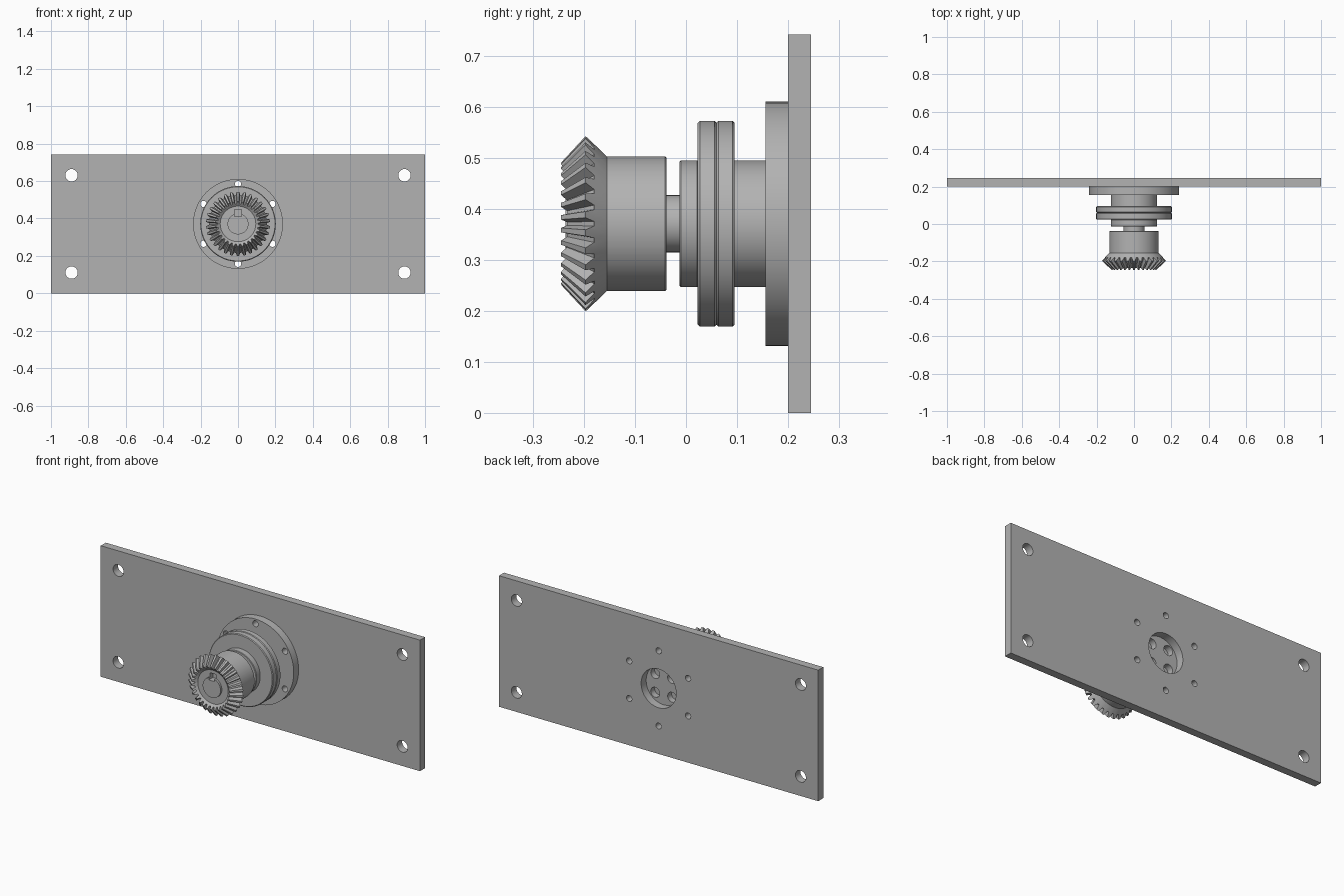
import bpy, bmesh
from math import cos, sin, pi, radians

cube = bpy.data.objects.get("Cube")
if cube:
    bpy.data.objects.remove(cube, do_unlink=True)

AXIS_Z = 0.371

steel = bpy.data.materials.new("steel grey")
steel.use_nodes = True
GREY = (0.45, 0.45, 0.45, 1)
steel.diffuse_color = GREY
steel.node_tree.nodes["Principled BSDF"].inputs["Base Color"].default_value = GREY


def finish(name, bm):
    bmesh.ops.recalc_face_normals(bm, faces=bm.faces)
    mesh = bpy.data.meshes.new(name)
    bm.to_mesh(mesh)
    bm.free()
    mesh.materials.append(steel)
    obj = bpy.data.objects.new(name, mesh)
    bpy.context.collection.objects.link(obj)
    return obj


def skin(bm, rings):
    """Join equal rings of points into a closed solid."""
    loops = [[bm.verts.new(p) for p in ring] for ring in rings]
    n = len(loops[0])
    for a, b in zip(loops, loops[1:]):
        for i in range(n):
            j = (i + 1) % n
            bm.faces.new((a[i], a[j], b[j], b[i]))
    bm.faces.new(loops[0])
    bm.faces.new(loops[-1][::-1])


def lathe(bm, profile, x=0, z=AXIS_Z, sides=72):
    """Turn (radius, y) points about an axis parallel to y."""
    angles = [2 * pi * i / sides for i in range(sides)]
    skin(bm, [[(x + r * cos(a), y, z + r * sin(a)) for a in angles]
              for r, y in profile])


def disc(name, radius, y0, y1, edge=0.0):
    bm = bmesh.new()
    if edge:
        lathe(bm, [(radius - edge, y0), (radius, y0 + edge),
                   (radius, y1 - edge), (radius - edge, y1)])
    else:
        lathe(bm, [(radius, y0), (radius, y1)])
    return finish(name, bm)


def box(name, x0, x1, y0, y1, z0, z1):
    bm = bmesh.new()
    skin(bm, [[(x0, y, z0), (x1, y, z0), (x1, y, z1), (x0, y, z1)]
              for y in (y0, y1)])
    return finish(name, bm)


def drill(obj, holes, y0, y1):
    """Cut round holes given as (x, z, radius)."""
    bm = bmesh.new()
    for x, z, r in holes:
        lathe(bm, [(r, y0), (r, y1)], x, z, 32)
    cut(obj, finish("hole_cutter", bm))


def cut(obj, cutter):
    cutter.hide_render = True
    mod = obj.modifiers.new("cut", 'BOOLEAN')
    mod.operation = 'DIFFERENCE'
    mod.solver = 'EXACT'
    mod.object = cutter
    bpy.context.view_layer.objects.active = obj
    bpy.ops.object.modifier_apply(modifier=mod.name)
    bpy.data.objects.remove(cutter, do_unlink=True)


def circle(count, radius, hole, start):
    return [(radius * cos(a), AXIS_Z + radius * sin(a), hole)
            for a in (start + 2 * pi * i / count for i in range(count))]


# Mounting plate with corner, bolt and centre holes
bolts = circle(6, 0.213, 0.017, pi / 2)
corners = [(sx * 0.89, AXIS_Z + sz * 0.26, 0.033) for sx in (-1, 1) for sz in (-1, 1)]
plate = box("mounting_plate", -1, 1, 0.2, 0.245, 0, 0.742)
drill(plate, bolts + corners + [(0, AXIS_Z, 0.11)], 0.15, 0.3)

# Round base flange, bolted to the plate
base = disc("base_flange", 0.24, 0.156, 0.2)
drill(base, bolts, 0.1, 0.3)
drill(base, circle(4, 0.075, 0.028, pi / 4), 0.165, 0.3)

# Coupling: two discs between two hubs
rear_hub = disc("rear_hub", 0.124, 0.09, 0.157)
rear_disc = disc("rear_coupling_disc", 0.202, 0.0595, 0.095, 0.004)
front_disc = disc("front_coupling_disc", 0.202, 0.023, 0.0595, 0.004)
front_hub = disc("front_hub", 0.124, -0.013, 0.025, 0.003)
shaft = disc("shaft", 0.056, -0.236, 0.0)

# Bevel gear: tip and root profiles alternate round the axis
TEETH = 30
tip = [(0.129, -0.038), (0.132, -0.041), (0.132, -0.155), (0.155, -0.179),
       (0.172, -0.197), (0.12, -0.245), (0.095, -0.224)]
root = tip[:4] + [(0.155, -0.18), (0.107, -0.2335), (0.095, -0.224)]
stations = []
for t in range(TEETH):
    for offset, prof in ((-0.36, root), (-0.17, tip), (0.17, tip), (0.36, root)):
        stations.append((pi / 2 + 2 * pi * (t + offset) / TEETH, prof))
bm = bmesh.new()
skin(bm, [[(p[k][0] * cos(a), p[k][1], AXIS_Z + p[k][0] * sin(a)) for a, p in stations]
          for k in range(len(tip))])
bmesh.ops.remove_doubles(bm, verts=bm.verts, dist=0.0002)
gear = finish("bevel_gear", bm)

# Keyway in the shaft end and gear bore
for part in (gear, shaft):
    cut(part, box("key_cutter", -0.018, 0.018, -0.3, -0.2, AXIS_Z + 0.04, AXIS_Z + 0.076))

# Smooth the turned surfaces, keep edges sharp
bpy.ops.object.select_all(action='DESELECT')
for part in (base, rear_hub, rear_disc, front_disc, front_hub, shaft, gear, plate):
    part.select_set(True)
bpy.context.view_layer.objects.active = plate
bpy.ops.object.shade_smooth_by_angle(angle=radians(25))
